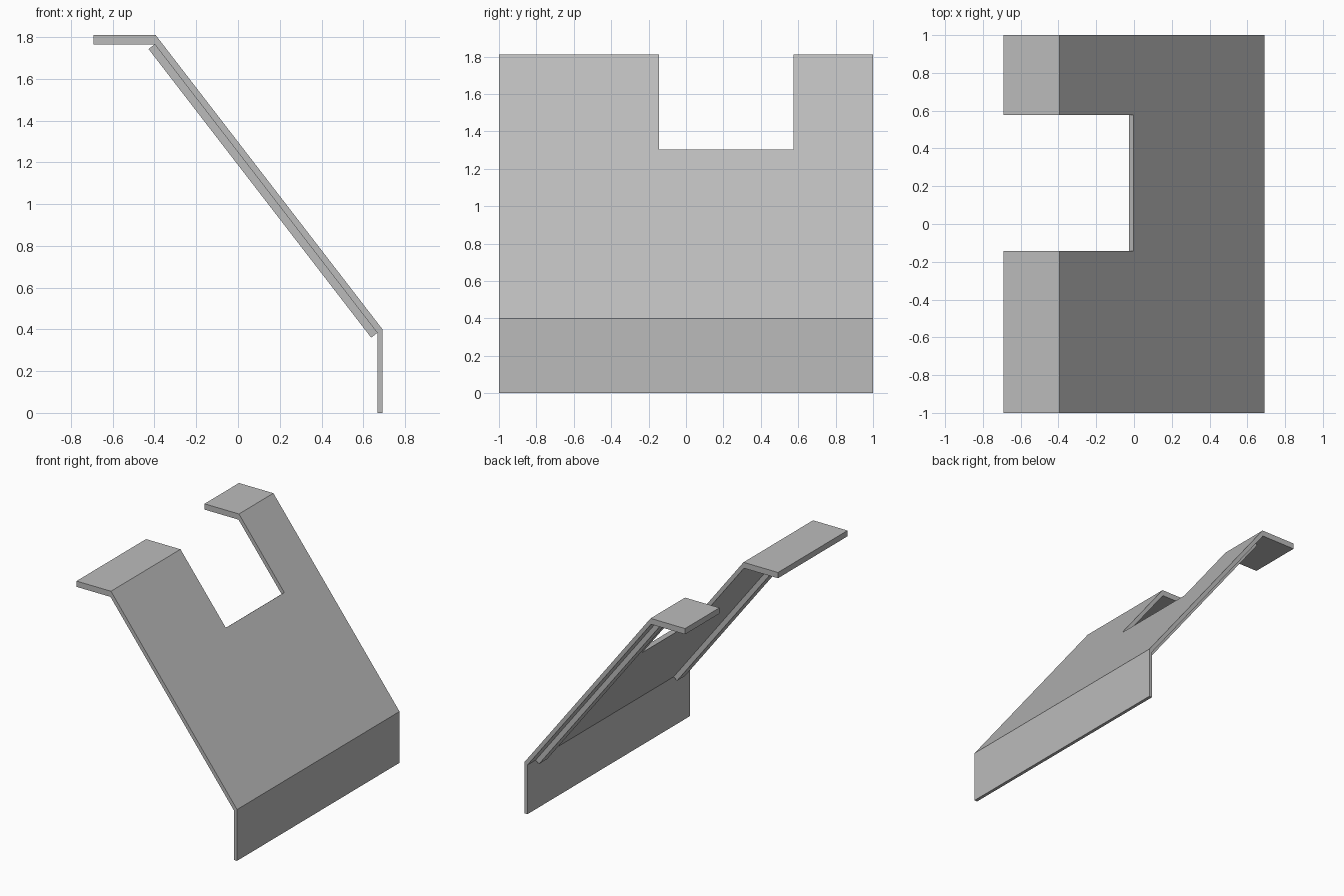
import bpy
import bmesh
from mathutils import Vector

cube = bpy.data.objects.get("Cube")
if cube:
    bpy.data.objects.remove(cube, do_unlink=True)

# Single plain grey metal
grey = bpy.data.materials.new("plain grey")
grey.use_nodes = True
colour = (0.5, 0.5, 0.5, 1.0)
grey.diffuse_color = colour
grey.node_tree.nodes["Principled BSDF"].inputs["Base Color"].default_value = colour


def extrude_profile(name, points, y0, y1):
    """Extrude a closed (x, z) outline from y0 to y1."""
    bm = bmesh.new()
    face = bm.faces.new([bm.verts.new((p[0], y0, p[1])) for p in points])
    result = bmesh.ops.extrude_face_region(bm, geom=[face])
    verts = [g for g in result["geom"] if isinstance(g, bmesh.types.BMVert)]
    bmesh.ops.translate(bm, verts=verts, vec=(0, y1 - y0, 0))
    bmesh.ops.recalc_face_normals(bm, faces=bm.faces)
    mesh = bpy.data.meshes.new(name)
    bm.to_mesh(mesh)
    bm.free()
    mesh.materials.append(grey)
    obj = bpy.data.objects.new(name, mesh)
    bpy.context.collection.objects.link(obj)
    return obj


# Key bend points of the sheet, outside and inside
top_bend, low_bend = Vector((-0.395, 1.81)), Vector((0.692, 0.40))
top_inner, low_inner = Vector((-0.399, 1.765)), Vector((0.667, 0.383))
down = (low_bend - top_bend).normalized()
inward = Vector((down.y, -down.x))

# Bent sheet: top flange, sloping panel and upright foot
sheet = extrude_profile("bent_sheet", [
    (-0.692, 1.81), top_bend, low_bend, (0.692, 0),
    (0.667, 0), low_inner, top_inner, (-0.692, 1.765)], -1, 1)

# Notch through the flange and upper slope, cut square to the slope
base = top_bend + down * 0.641
notch = extrude_profile("notch_cutter", [
    base - inward * 0.5, base + inward * 0.8,
    base + inward * 0.8 - down * 1.3, base - inward * 0.5 - down * 1.3], -0.144, 0.576)
notch.hide_render = True
cut = sheet.modifiers.new("notch", "BOOLEAN")
cut.operation = "DIFFERENCE"
cut.solver = "EXACT"
cut.object = notch
bpy.context.view_layer.objects.active = sheet
bpy.ops.object.modifier_apply(modifier=cut.name)
bpy.data.objects.remove(notch, do_unlink=True)

# Stiffening rails under the slope
depth = inward * 0.037
for name, y in (("front_rail", -0.85), ("back_rail", 0.85)):
    extrude_profile(name, [top_inner, low_inner, low_inner + depth, top_inner + depth],
                    y - 0.05, y + 0.05)
